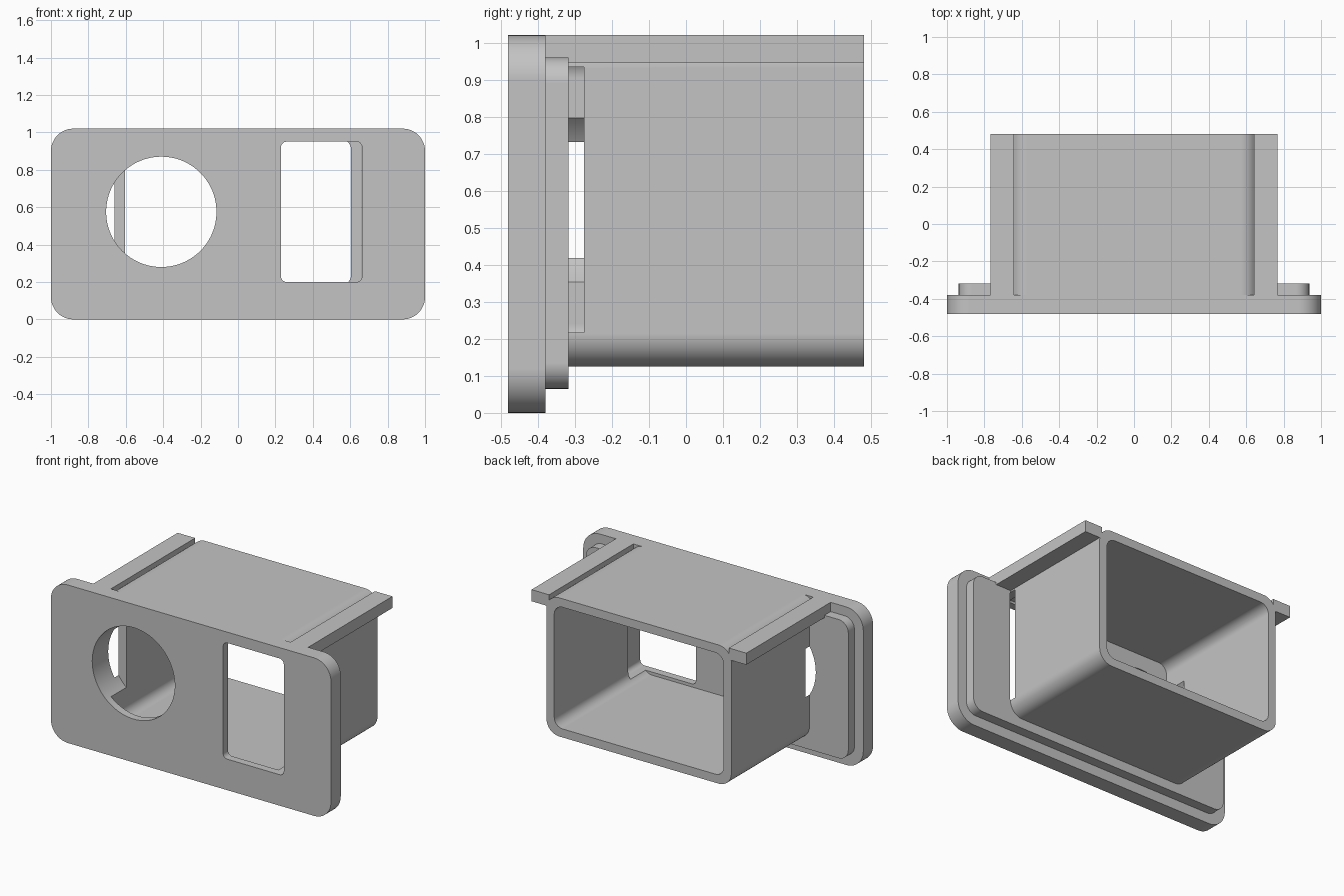
import bpy, bmesh, math

if "Cube" in bpy.data.objects:
    bpy.data.objects.remove(bpy.data.objects["Cube"], do_unlink=True)

grey = bpy.data.materials.new("plain grey")
grey.use_nodes = True
grey.diffuse_color = (0.55, 0.55, 0.55, 1)
grey.node_tree.nodes["Principled BSDF"].inputs["Base Color"].default_value = (0.55, 0.55, 0.55, 1)


def rounded_rect(x0, x1, z0, z1, r, steps=12):
    """Outline of a rectangle with rounded corners."""
    if r == 0:
        return [(x1, z1), (x0, z1), (x0, z0), (x1, z0)]
    centres = [(x1 - r, z1 - r), (x0 + r, z1 - r), (x0 + r, z0 + r), (x1 - r, z0 + r)]
    points = []
    for corner, (cx, cz) in enumerate(centres):
        for i in range(steps + 1):
            a = math.pi / 2 * (corner + i / steps)
            points.append((cx + r * math.cos(a), cz + r * math.sin(a)))
    return points


def circle(cx, cz, r, steps=96):
    turn = 2 * math.pi / steps
    return [(cx + r * math.cos(i * turn), cz + r * math.sin(i * turn)) for i in range(steps)]


def prism(name, outline, y0, y1):
    """Extrude an outline along y."""
    bm = bmesh.new()
    face = bm.faces.new([bm.verts.new((x, y0, z)) for x, z in outline])
    side = bmesh.ops.extrude_face_region(bm, geom=[face])["geom"]
    moved = [v for v in side if isinstance(v, bmesh.types.BMVert)]
    bmesh.ops.translate(bm, verts=moved, vec=(0, y1 - y0, 0))
    bmesh.ops.recalc_face_normals(bm, faces=bm.faces)
    mesh = bpy.data.meshes.new(name)
    bm.to_mesh(mesh)
    bm.free()
    mesh.materials.append(grey)
    ob = bpy.data.objects.new(name, mesh)
    bpy.context.collection.objects.link(ob)
    return ob


def combine(body, tool, operation):
    """Apply a boolean and drop the tool."""
    mod = body.modifiers.new(tool.name, "BOOLEAN")
    mod.operation, mod.solver, mod.object = operation, "EXACT", tool
    bpy.context.view_layer.objects.active = body
    bpy.ops.object.modifier_apply(modifier=mod.name)
    bpy.data.objects.remove(tool, do_unlink=True)


# Solid parts: face plate, stepped backing plate, box and two top rails
housing = prism("panel_housing", rounded_rect(-1, 1, 0, 1.02, 0.12), -0.48, -0.38)
combine(housing, prism("backing_plate", rounded_rect(-0.937, 0.937, 0.065, 0.96, 0.07), -0.42, -0.317), "UNION")
combine(housing, prism("box", rounded_rect(-0.66, 0.66, 0.125, 1.02, 0.09), -0.44, 0.48), "UNION")
for side in (-1, 1):
    x0, x1 = sorted((side * 0.642, side * 0.767))
    combine(housing, prism("top_rail", rounded_rect(x0, x1, 0.945, 1.02, 0), -0.43, 0.48), "UNION")

# Openings: open-backed cavity, round hole and rectangular window
combine(housing, prism("cavity", rounded_rect(-0.605, 0.605, 0.18, 0.965, 0.06), -0.43, 0.6), "DIFFERENCE")
combine(housing, prism("round_hole", circle(-0.41, 0.575, 0.295), -0.6, -0.275), "DIFFERENCE")
combine(housing, prism("window", rounded_rect(0.23, 0.663, 0.2, 0.95, 0.03), -0.6, -0.275), "DIFFERENCE")

# Smooth rounded corners, keeping flat faces flat
bpy.ops.object.select_all(action="DESELECT")
housing.select_set(True)
bpy.context.view_layer.objects.active = housing
bpy.ops.object.shade_smooth_by_angle(angle=math.radians(30))
housing.modifiers.new("flat_faces", "WEIGHTED_NORMAL").keep_sharp = True
